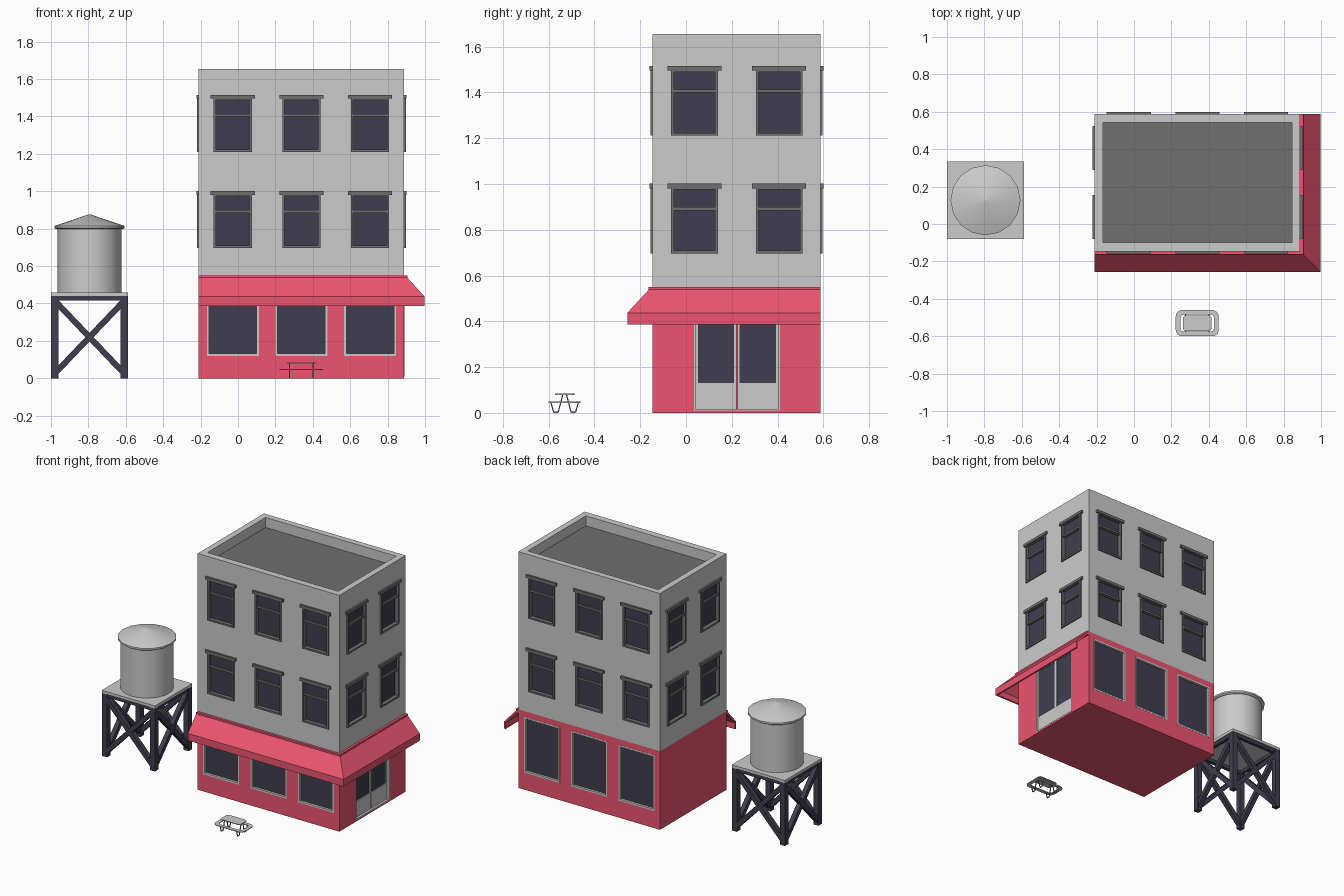
import bpy, bmesh, math
from mathutils import Vector, Matrix

if "Cube" in bpy.data.objects:
    bpy.data.objects.remove(bpy.data.objects["Cube"])

X0, X1, Y0, Y1 = -0.21, 0.888, -0.146, 0.587      # building footprint
SPLIT, TOP = 0.55, 1.655                           # shop height, total height


def material(name, rgb):
    m = bpy.data.materials.new(name)
    m.diffuse_color = (*rgb, 1)
    m.use_nodes = True
    m.node_tree.nodes["Principled BSDF"].inputs["Base Color"].default_value = m.diffuse_color
    return m


RED = material("red_paint", (0.84, 0.09, 0.16))
NAVY = material("dark_glass", (0.05, 0.048, 0.078))
DARK = material("dark_grey", (0.16, 0.16, 0.16))
groups = {}                                        # part name -> bmesh


def group(name):
    return groups.setdefault(name, bmesh.new()) if name not in groups else groups[name]


def box(name, lo, hi):
    lo, hi = Vector(lo), Vector(hi)
    size = hi - lo
    mat = Matrix.Translation((lo + hi) / 2) @ Matrix.Diagonal((*[abs(s) for s in size], 1))
    bmesh.ops.create_cube(group(name), size=1, matrix=mat)


def bar(name, p, q, w):
    p, q = Vector(p), Vector(q)
    rot = (q - p).to_track_quat('Z', 'Y').to_matrix().to_4x4()
    mat = Matrix.Translation((p + q) / 2) @ rot @ Matrix.Diagonal((w, w, (q - p).length, 1))
    bmesh.ops.create_cube(group(name), size=1, matrix=mat)


def finish(name, mat=None, smooth=False):
    bm = groups.pop(name)
    bmesh.ops.recalc_face_normals(bm, faces=bm.faces)
    me = bpy.data.meshes.new(name)
    bm.to_mesh(me)
    bm.free()
    ob = bpy.data.objects.new(name, me)
    bpy.context.collection.objects.link(ob)
    if mat:
        me.materials.append(mat)
    bpy.ops.object.select_all(action='DESELECT')
    ob.select_set(True)
    bpy.context.view_layer.objects.active = ob
    if smooth:
        bpy.ops.object.shade_smooth_by_angle(angle=math.radians(30))
    return ob


# Wall frames: u along the wall, d outwards, z up
WALLS = {
    "front": lambda u, d, z: (u, Y0 - d, z),
    "back": lambda u, d, z: (u, Y1 + d, z),
    "left": lambda u, d, z: (X0 - d, u, z),
    "right": lambda u, d, z: (X1 + d, u, z),
}


def wall_box(name, wall, u0, u1, d0, d1, z0, z1):
    box(name, WALLS[wall](u0, d0, z0), WALLS[wall](u1, d1, z1))


def surround(name, wall, u0, u1, d0, d1, z0, z1, t):
    wall_box(name, wall, u0, u0 + t, d0, d1, z0, z1)
    wall_box(name, wall, u1 - t, u1, d0, d1, z0, z1)
    wall_box(name, wall, u0 + t, u1 - t, d0, d1, z0, z0 + t)
    wall_box(name, wall, u0 + t, u1 - t, d0, d1, z1 - t, z1)


def sash_window(wall, u, z):
    a, b, t = u - 0.102, u + 0.102, 0.012
    wall_box("upper_cutter", wall, a, b, -0.025, 0.02, z, z + 0.29)
    surround("window_frames", wall, a, b, -0.025, 0.009, z, z + 0.29, t)
    wall_box("window_frames", wall, u - 0.118, u + 0.118, 0, 0.013, z + 0.284, z + 0.304)
    wall_box("window_frames", wall, a + t, b - t, -0.025, 0.003, z + 0.188, z + 0.202)
    wall_box("window_glass", wall, a + t, b - t, -0.025, -0.018, z + t, z + 0.188)
    wall_box("window_glass", wall, a + t, b - t, -0.025, -0.008, z + 0.202, z + 0.278)


def shop_window(wall, u):
    a, b = u - 0.139, u + 0.139
    wall_box("shop_cutter", wall, a, b, -0.025, 0.02, 0.12, 0.51)
    surround("shop_window_frames", wall, a, b, -0.025, 0.001, 0.12, 0.51, 0.012)
    wall_box("window_glass", wall, a + 0.012, b - 0.012, -0.025, -0.015, 0.132, 0.498)


# Windows on all sides
COLS = {"front": (-0.028, 0.339, 0.706), "left": (0.037, 0.407)}
COLS["back"], COLS["right"] = COLS["front"], COLS["left"]
for wall, cols in COLS.items():
    for u in cols:
        for z in (0.697, 1.211):
            sash_window(wall, u, z)
        if wall in ("front", "back"):
            shop_window(wall, u)

# Double door
wall_box("shop_cutter", "right", 0.035, 0.41, -0.03, 0.02, 0.01, 0.51)
surround("door_frame", "right", 0.035, 0.41, -0.03, 0.001, 0.01, 0.51, 0.007)
for a in (0.042, 0.2245):
    b = a + 0.1785
    wall_box("door_leaves", "right", a, b, -0.03, -0.014, 0.017, 0.13)
    wall_box("door_leaves", "right", a, a + 0.01, -0.03, -0.014, 0.13, 0.503)
    wall_box("door_leaves", "right", b - 0.01, b, -0.03, -0.014, 0.13, 0.503)
    wall_box("door_leaves", "right", a + 0.01, b - 0.01, -0.03, -0.014, 0.485, 0.503)
    wall_box("window_glass", "right", a + 0.01, b - 0.01, -0.03, -0.019, 0.13, 0.485)

# Building masses, with openings and roof well cut out
box("ground_floor", (X0, Y0, 0), (X1, Y1, SPLIT))
box("upper_floors", (X0, Y0, SPLIT), (X1, Y1, TOP))
RX0, RX1, RY0, RY1 = X0 + 0.043, X1 - 0.043, Y0 + 0.047, Y1 - 0.043
box("upper_cutter", (RX0, RY0, TOP - 0.075), (RX1, RY1, TOP + 0.1))
box("roof_deck", (RX0, RY0, TOP - 0.08), (RX1, RY1, TOP - 0.07))
for body, cut, mat in (("ground_floor", "shop_cutter", RED), ("upper_floors", "upper_cutter", None)):
    cutter = finish(cut)
    cutter.hide_render = True
    ob = finish(body, mat)
    mod = ob.modifiers.new("openings", 'BOOLEAN')
    mod.operation, mod.solver, mod.object = 'DIFFERENCE', 'EXACT', cutter
    bpy.ops.object.modifier_apply(modifier=mod.name)
    bpy.data.objects.remove(cutter)

# Awning: profile swept round the front right corner with a mitre
profile = [(0, 0.55), (0.017, 0.55), (0.017, 0.538), (0.11, 0.437), (0.11, 0.387),
           (0.098, 0.387), (0.098, 0.43), (0.01, 0.525), (0, 0.525)]
bm = group("awning")
rings = [[bm.verts.new(f(d, z)) for d, z in profile] for f in (
    lambda d, z: (X0, Y0 - d, z),
    lambda d, z: (X1 + d, Y0 - d, z),
    lambda d, z: (X1 + d, Y1, z))]
n = len(profile)
for r, s in zip(rings, rings[1:]):
    for i in range(n):
        bm.faces.new((r[i], r[(i + 1) % n], s[(i + 1) % n], s[i]))
bm.faces.new(rings[0])
bm.faces.new(rings[2])

# Water tower stand
C, H = Vector((-0.794, 0.127, 0)), 0.206
P = H - 0.02
box("tower_platform", C + Vector((-H, -H, 0.44)), C + Vector((H, H, 0.46)))
for k in range(4):
    rot = Matrix.Rotation(k * math.pi / 2, 3, 'Z')
    at = lambda x, z: C + rot @ Vector((x, -P, z))
    bar("tower_stand", at(-P, 0), at(-P, 0.44), 0.038)
    bar("tower_stand", at(-P, 0.428), at(P, 0.428), 0.024)
    bar("tower_stand", at(-P, 0.025), at(P, 0.415), 0.032)
    bar("tower_stand", at(P, 0.025), at(-P, 0.415), 0.032)


def lathe(name, prof, sides):
    bm = group(name)
    rs = [[bm.verts.new(C + Vector((r * math.cos(2 * math.pi * i / sides),
                                    r * math.sin(2 * math.pi * i / sides), z)))
           for i in range(sides)] for r, z in prof]
    for r, s in zip(rs, rs[1:]):
        for i in range(sides):
            j = (i + 1) % sides
            bm.faces.new((r[i], r[j], s[j], s[i]))
    bm.faces.new(rs[0])
    bm.faces.new(rs[-1])
    bmesh.ops.remove_doubles(bm, verts=bm.verts, dist=0.0005)


# Tank and conical lid
lathe("water_tank", [(0.17, 0.455), (0.17, 0.80)], 24)
lathe("tank_lid", [(0.178, 0.797), (0.187, 0.803), (0.187, 0.815), (0.002, 0.877)], 16)


# Picnic table
TX, TY = 0.338, -0.53


def rounded(bm, hx, hy, r, z):
    pts = []
    for k, (sx, sy) in enumerate(((1, 1), (-1, 1), (-1, -1), (1, -1))):
        for i in range(6):
            a = (k + i / 5) * math.pi / 2
            pts.append(bm.verts.new((TX + sx * (hx - r) + r * math.cos(a),
                                     TY + sy * (hy - r) + r * math.sin(a), z)))
    return pts


bm = group("picnic_bench")
loops = [rounded(bm, *s, z) for s, z in (((0.115, 0.07, 0.035), 0.044), ((0.115, 0.07, 0.035), 0.049),
                                         ((0.09, 0.045, 0.018), 0.049), ((0.09, 0.045, 0.018), 0.044))]
for a, b in zip(loops, loops[1:] + loops[:1]):
    for i in range(24):
        bm.faces.new((a[i], a[(i + 1) % 24], b[(i + 1) % 24], b[i]))
bm = group("picnic_table_top")
lo, hi = rounded(bm, 0.077, 0.042, 0.018, 0.079), rounded(bm, 0.077, 0.042, 0.018, 0.084)
bm.faces.new(lo)
bm.faces.new(hi)
for i in range(24):
    bm.faces.new((lo[i], lo[(i + 1) % 24], hi[(i + 1) % 24], hi[i]))
half = [(-0.06, 0.045), (-0.048, 0.003), (-0.028, 0.003), (-0.008, 0.08)]
path = half + [(-y, z) for y, z in reversed(half)]
for x in (TX - 0.063, TX + 0.063):
    for p, q in zip(path, path[1:]):
        bar("picnic_legs", (x, TY + p[0], p[1]), (x, TY + q[0], q[1]), 0.005)

COLORS = {"awning": RED, "window_glass": NAVY, "tower_stand": NAVY, "window_frames": DARK,
          "roof_deck": DARK, "picnic_legs": DARK}
for name in list(groups):
    finish(name, COLORS.get(name), smooth=name in ("water_tank", "tank_lid"))
